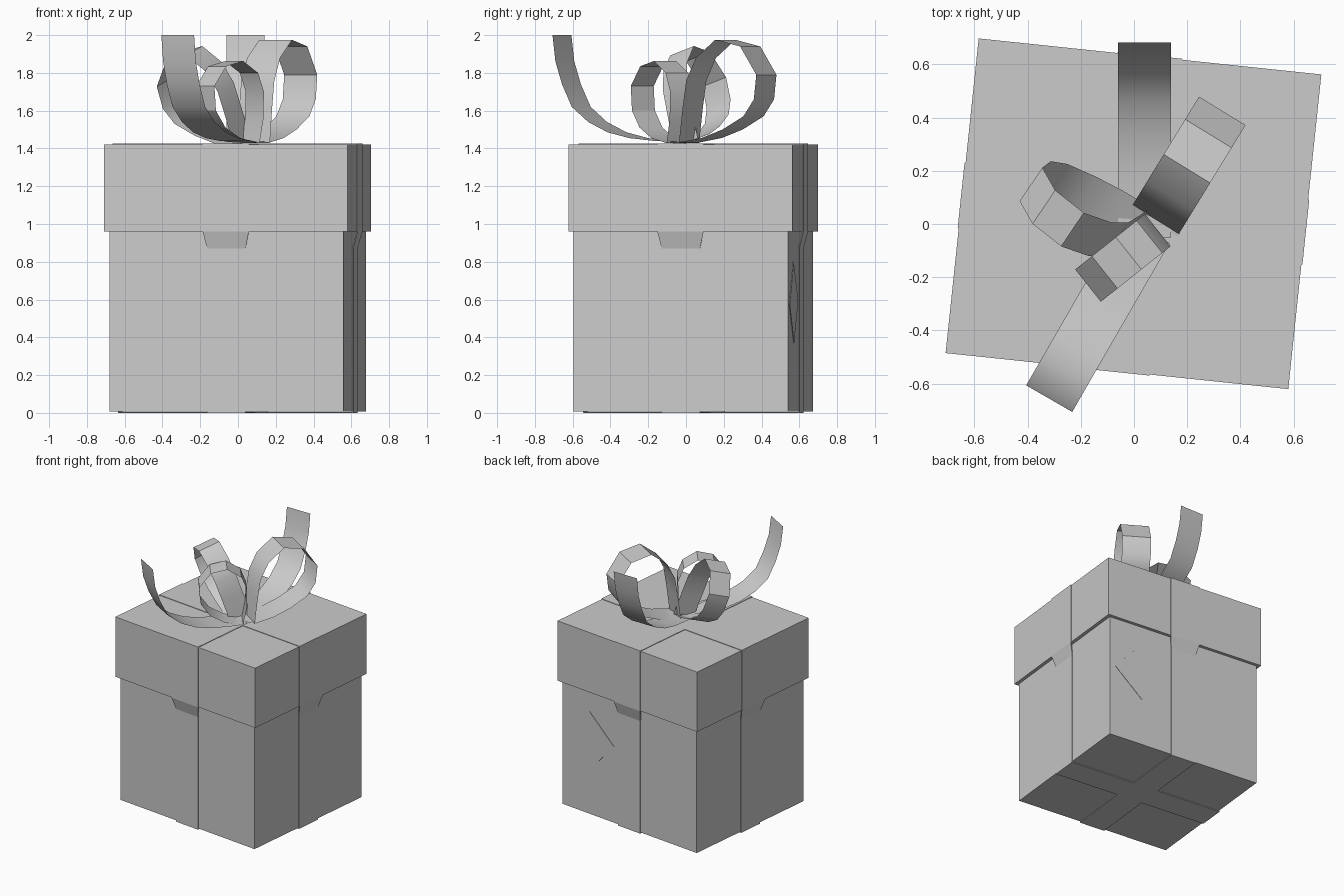
import bpy, bmesh, math
from mathutils import Matrix, Vector

if "Cube" in bpy.data.objects:
    bpy.data.objects.remove(bpy.data.objects["Cube"])

# Placement of the slightly turned box
BOX = Matrix.Translation((-0.002, 0.0385, 0)) @ Matrix.Rotation(math.radians(-6), 4, 'Z')
BODY = (1.245, 1.142)
LID = (1.296, 1.19)


def finish(name, bm, smooth=False):
    me = bpy.data.meshes.new(name)
    bm.to_mesh(me)
    bm.free()
    ob = bpy.data.objects.new(name, me)
    bpy.context.collection.objects.link(ob)
    if smooth:
        bpy.ops.object.select_all(action='DESELECT')
        ob.select_set(True)
        bpy.context.view_layer.objects.active = ob
        bpy.ops.object.shade_smooth_by_angle(angle=math.radians(30))
    return ob


def box(name, size, centre, turn=Matrix()):
    bm = bmesh.new()
    m = BOX @ Matrix.Translation(centre) @ turn @ Matrix.Diagonal((*size, 1))
    bmesh.ops.create_cube(bm, size=1, matrix=m)
    return finish(name, bm)


def strip(name, rows, closed=False, smooth=False):
    """Ribbon surface through pairs of edge points."""
    bm = bmesh.new()
    vs = [[bm.verts.new(p) for p in row] for row in rows]
    for i in range(len(vs) if closed else len(vs) - 1):
        a, b = vs[i], vs[(i + 1) % len(vs)]
        bm.faces.new((a[0], a[1], b[1], b[0]))
    if closed:
        bmesh.ops.recalc_face_normals(bm, faces=bm.faces)
    return finish(name, bm, smooth)


# Box body, lid and square tag on the back
box("box_body", (*BODY, 1.0), (0, 0, 0.508))
box("box_lid", (*LID, 0.462), (0, 0, 1.191))
box("back_tag", (0.305, 0.006, 0.305), (0.36, BODY[1] / 2, 0.585),
    Matrix.Rotation(math.radians(48), 4, 'Y'))


# Two straps wrapping the box, wider on the lid
def strap(name, axis):
    b, l = BODY[axis] / 2 + 0.004, LID[axis] / 2 + 0.004
    side = [(b, 0, 0.102), (b, 0.87, 0.102), (l, 0.96, 0.123), (l, 1.426, 0.123)]
    path = side + [(-d, z, w) for d, z, w in reversed(side)]
    rows = []
    for d, z, w in path:
        pair = [(s * w, d, z) if axis else (d, s * w, z) for s in (-1, 1)]
        rows.append([BOX @ Vector(p) for p in pair])
    # short side walls turn the strip into a shallow band
    ob = strip(name, rows, closed=True)
    bm = bmesh.new()
    bm.from_mesh(ob.data)
    top = max(bm.faces, key=lambda f: f.calc_center_median().z)
    if top.normal.z < 0:
        bmesh.ops.reverse_faces(bm, faces=bm.faces)
    bm.to_mesh(ob.data)
    bm.free()
    mod = ob.modifiers.new("thickness", 'SOLIDIFY')
    mod.thickness = 0.006
    mod.offset = -1


strap("strap_front_back", 1)
strap("strap_left_right", 0)


# Bow pieces: profile (outward, up) swept sideways by the ribbon width
def bow_piece(name, profile, heading, width, pivot, roll=0, scale=(1, 1)):
    h = math.radians(heading)
    u = Vector((math.cos(h), math.sin(h), 0))
    turn = Matrix.Rotation(math.radians(roll), 3, u)
    v = turn @ Vector((0, 0, 1))
    w = turn @ Vector((-u.y, u.x, 0)) * width / 2
    rows = []
    for t, z in profile:
        p = Vector((*pivot, 1.43)) + u * t * scale[0] + v * z * scale[1]
        rows.append((p - w, p + w))
    strip(name, rows, smooth=True)


tail = [(-0.015, 0.005), (0.1, 0.01), (0.25, 0.025), (0.38, 0.055), (0.5, 0.11),
        (0.6, 0.19), (0.66, 0.31), (0.70, 0.43), (0.718, 0.57)]
large = [(0.05, 0.0), (0.2, 0.025), (0.33, 0.07), (0.46, 0.14), (0.525, 0.23), (0.54, 0.36),
         (0.44, 0.51), (0.285, 0.545), (0.165, 0.45), (0.105, 0.33), (0.082, 0.18), (0.06, 0.0)]
small = [(0.0, 0.0), (0.12, 0.025), (0.22, 0.08), (0.285, 0.17), (0.295, 0.3), (0.215, 0.405),
         (0.1, 0.432), (0.0, 0.37), (-0.04, 0.27), (-0.035, 0.12), (-0.01, 0.0)]

bow_piece("tail_back", tail, 90, 0.2, (0.04, -0.035))
bow_piece("tail_front", tail, 240, 0.2, (0.04, -0.035))
bow_piece("loop_right", large, 58.5, 0.205, (0.05, -0.035))
bow_piece("loop_front", small, 218.5, 0.155, (0.058, -0.048))
bow_piece("loop_left", large, 146, 0.16, (0.065, -0.03), roll=-18, scale=(0.88, 0.94))
